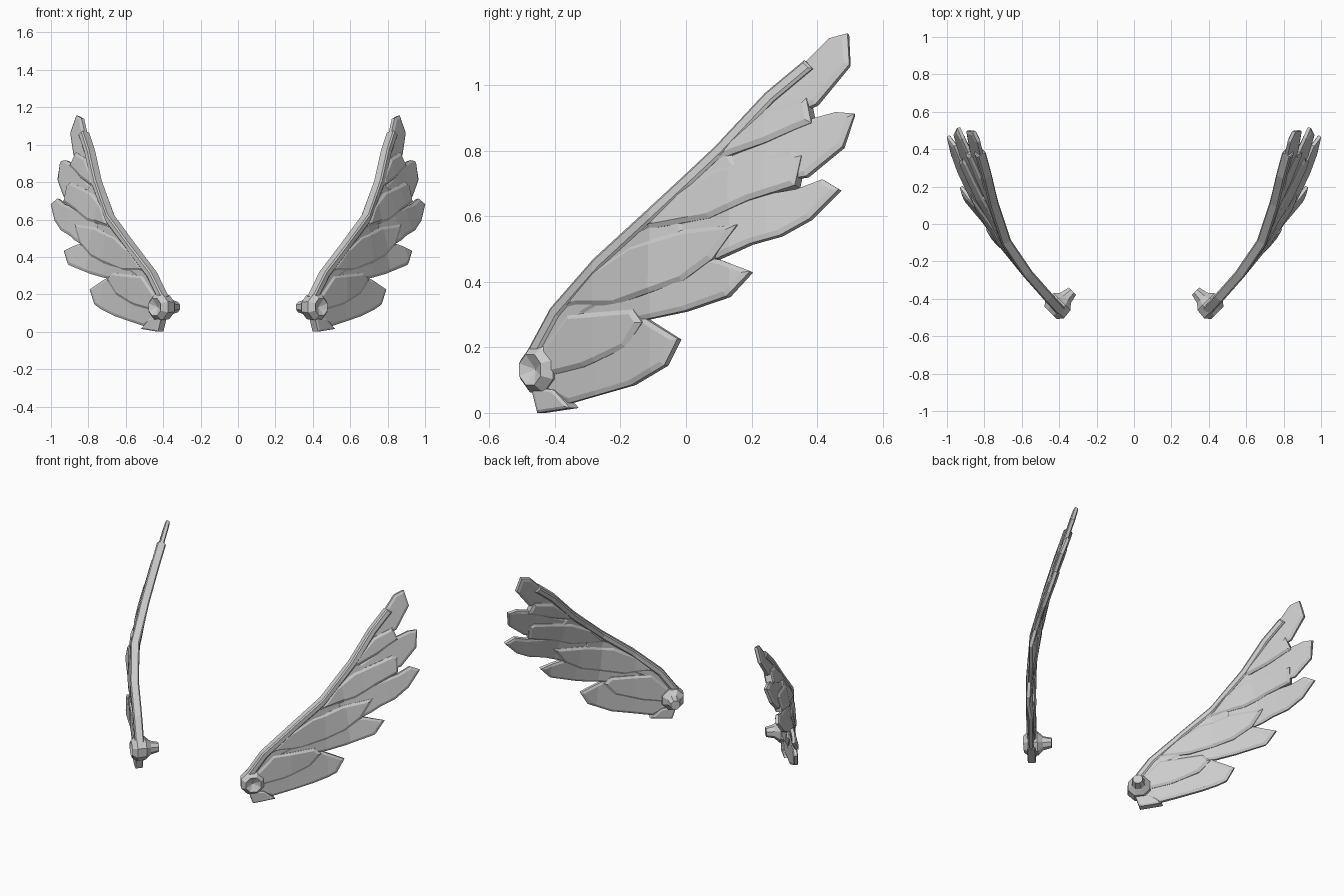
import bpy, bmesh
from math import cos, sin, tau
from mathutils import Vector

if "Cube" in bpy.data.objects:
    bpy.data.objects.remove(bpy.data.objects["Cube"])

grey = bpy.data.materials.new("plain_grey")
grey.use_nodes = True
grey.diffuse_color = (0.6, 0.6, 0.6, 1)
grey.node_tree.nodes["Principled BSDF"].inputs["Base Color"].default_value = grey.diffuse_color

# Leading edge of the wing, seen from the side (y, z) and from above (y, x)
EDGE_HEIGHT = [(-.47, .19), (-.40, .32), (-.27, .47), (.10, .81), (.25, .97), (.37, 1.07), (.50, 1.15)]
EDGE_OUT = [(-.52, .34), (-.46, .395), (-.40, .45), (-.27, .565), (-.10, .68),
            (.10, .745), (.25, .78), (.36, .81), (.50, .86)]
# How far the wing flares outward below its leading edge
FLARE = [(-.20, 0), (-.02, .17), (.15, .32)]
FOLDS = (-.40, -.27, -.10, .02, .14, .25, .36)


def interpolate(knots, t):
    if t <= knots[0][0]:
        return knots[0][1]
    for (t0, v0), (t1, v1) in zip(knots, knots[1:]):
        if t <= t1:
            return v0 + (v1 - v0) * (t - t0) / (t1 - t0)
    return knots[-1][1]


def wing_x(y, z):
    return interpolate(EDGE_OUT, y) + interpolate(FLARE, y) * (interpolate(EDGE_HEIGHT, y) - z)


def on_wing(co):
    """Bend a flat point (y, z, depth) onto the curved wing."""
    y, z, depth = co
    s = .03
    slope_y = (wing_x(y + s, z) - wing_x(y - s, z)) / (2 * s)
    slope_z = (wing_x(y, z + s) - wing_x(y, z - s)) / (2 * s)
    normal = Vector((1, -slope_y, -slope_z)).normalized()
    return Vector((wing_x(y, z), y, z)) + normal * depth


def finish(bm, name):
    """Store the mesh as an object mirrored to both sides."""
    bmesh.ops.recalc_face_normals(bm, faces=bm.faces)
    mesh = bpy.data.meshes.new(name)
    bm.to_mesh(mesh)
    bm.free()
    mesh.materials.append(grey)
    obj = bpy.data.objects.new(name, mesh)
    bpy.context.scene.collection.objects.link(obj)
    mirror = obj.modifiers.new("both_sides", 'MIRROR')
    mirror.use_mirror_merge = False


def plate(name, outline, side, crown, rim=.014):
    """Chamfered slab cut to an outline, then folded along the wing."""
    bm = bmesh.new()
    low = [bm.verts.new((y, z, -side)) for y, z in outline]
    high = [bm.verts.new((y, z, side)) for y, z in outline]
    caps = [bm.faces.new(high), bm.faces.new(low[::-1])]
    for i in range(len(outline)):
        bm.faces.new((low[i - 1], low[i], high[i], high[i - 1]))
    bmesh.ops.recalc_face_normals(bm, faces=bm.faces)
    bmesh.ops.inset_individual(bm, faces=caps, thickness=rim, depth=crown, use_even_offset=True)
    for y in FOLDS:
        bmesh.ops.bisect_plane(bm, geom=bm.verts[:] + bm.edges[:] + bm.faces[:],
                               plane_co=(y, 0, 0), plane_no=(1, 0, 0))
    for v in bm.verts:
        v.co = on_wing(v.co)
    finish(bm, name)


def under_feather(name, outline):
    plate(name, outline, .009, .006)


def over_feather(name, outline):
    plate(name, outline, .018, .009)


# Feathers from the lowest to the wing tip
under_feather("lowest_under_feather", [
    (-.45, .08), (-.35, .03), (-.16, .085), (-.06, .145), (-.02, .225), (-.12, .288), (-.25, .28), (-.42, .2)])
over_feather("lowest_over_feather", [
    (-.44, .11), (-.38, .12), (-.30, .14), (-.17, .2), (-.122, .275), (-.15, .315), (-.35, .30), (-.44, .18)])
under_feather("low_under_feather", [
    (-.30, .27), (-.14, .28), (0, .31), (.13, .355), (.20, .43), (.11, .465), (-.1, .5), (-.33, .33)])
over_feather("low_over_feather", [
    (-.37, .315), (-.32, .328), (-.21, .328), (0, .40), (.09, .465), (.165, .57),
    (0, .555), (-.16, .51), (-.28, .43)])
under_feather("middle_under_feather", [
    (-.05, .48), (.1, .47), (.2, .515), (.29, .54), (.38, .59), (.47, .68), (.42, .71), (.34, .68), (0, .62)])
over_feather("middle_over_feather", [
    (-.14, .54), (-.10, .56), (.08, .59), (.2, .645), (.34, .69), (.36, .78), (.33, .795), (.1, .74), (-.02, .67)])
under_feather("high_under_feather", [
    (.2, .7), (.3, .71), (.37, .72), (.48, .81), (.515, .91), (.46, .915), (.37, .89), (.1, .76)])
over_feather("high_over_feather", [
    (.09, .76), (.15, .785), (.25, .82), (.34, .86), (.39, .88), (.375, .955), (.25, .92), (.14, .83)])
under_feather("tip_feather", [
    (.1, .79), (.27, .88), (.40, .94), (.5, 1.06), (.495, 1.155), (.44, 1.14), (.37, 1.07), (.25, .97)])

# Web that joins the feather roots
plate("wing_web", [
    (-.46, .19), (-.40, .31), (-.27, .46), (.1, .8), (.25, .955), (.28, .9), (.14, .79), (.2, .7),
    (.0, .62), (.0, .5), (-.1, .42), (-.2, .36), (-.3, .3), (-.35, .2), (-.43, .12)], .012, .008)

# Leading bar along the front edge
bar = EDGE_HEIGHT[:-1]
plate("leading_bar", bar + [(y + .025, z - .025) for y, z in reversed(bar)], .02, .007, rim=.007)

# Small foot below the pivot
plate("root_foot", [(-.46, .08), (-.44, 0), (-.34, .015), (-.39, .07)], .02, .005, rim=.008)

# Eight-sided pivot knob with a hollow outer face, turned around its axis
profile = [(-.10, .03), (-.05, .042), (-.02, .07), (.035, .076), (.065, .05)]
axis, across, up = Vector((.707, -.707, 0)), Vector((.707, .707, 0)), Vector((0, 0, 1))
centre = Vector((.40, -.43, .132))
bm = bmesh.new()
rings = []
for along, radius in profile:
    angles = [tau * (i + .5) / 8 for i in range(8)]
    rings.append([bm.verts.new(centre + axis * along + (across * cos(a) + up * sin(a)) * radius)
                  for a in angles])
for a, b in zip(rings, rings[1:]):
    for i in range(8):
        bm.faces.new((a[i - 1], a[i], b[i], b[i - 1]))
bm.faces.new(rings[0])
hollow = bm.verts.new(centre + axis * .04)
for i in range(8):
    bm.faces.new((rings[-1][i - 1], rings[-1][i], hollow))
finish(bm, "pivot_knob")
